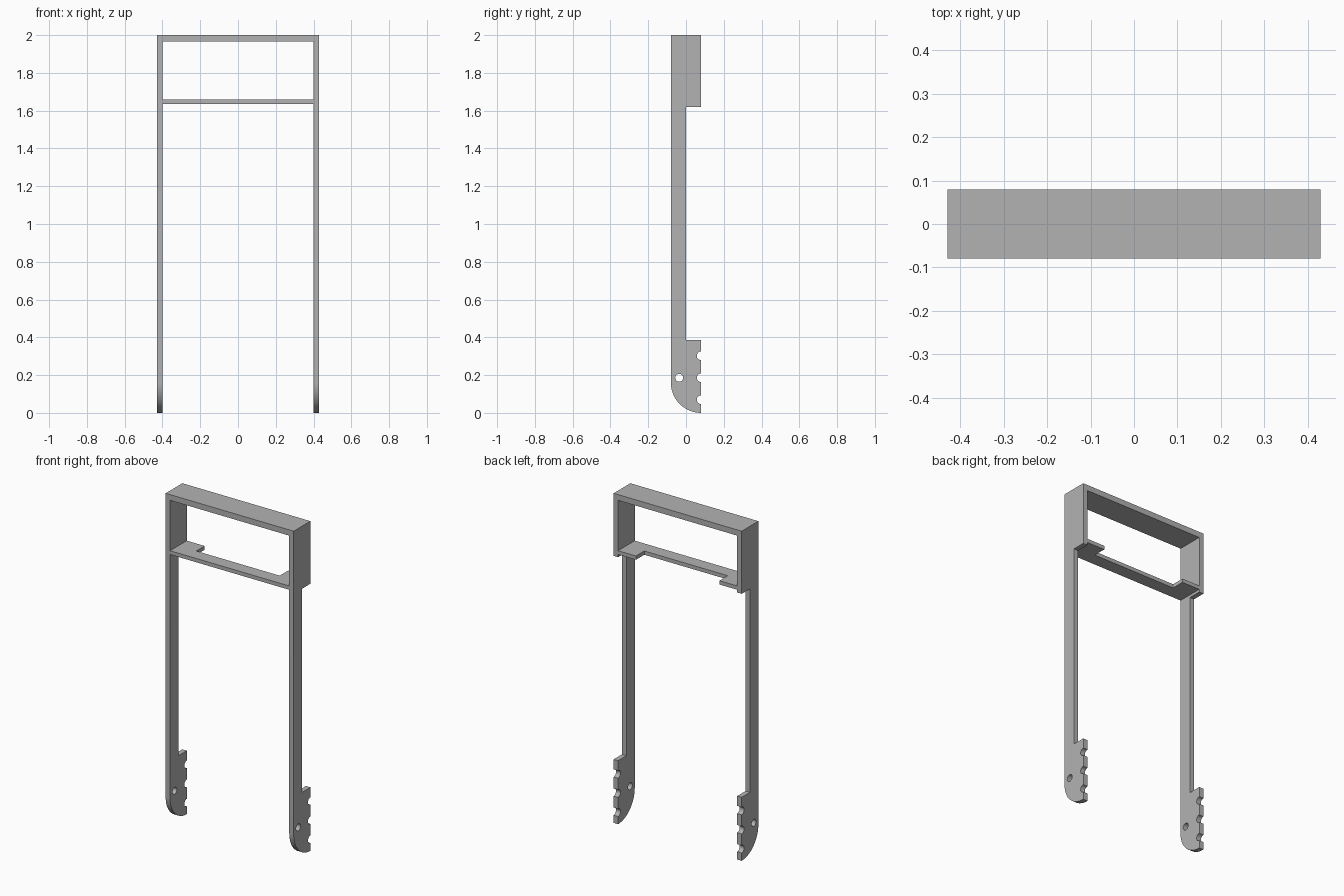
import bpy
import bmesh
from math import pi, sin, cos, radians

cube = bpy.data.objects.get("Cube")
if cube:
    bpy.data.objects.remove(cube, do_unlink=True)

HALF_W, INNER, HALF_D, TOP = 0.43, 0.40, 0.08, 2.0

grey = bpy.data.materials.new("plain_grey")
grey.use_nodes = True
GREY = (0.448, 0.448, 0.448, 1)
grey.diffuse_color = GREY
grey.node_tree.nodes["Principled BSDF"].inputs["Base Color"].default_value = GREY


def arc(cx, cy, r, start, end, steps):
    """Points along an arc, angles in degrees."""
    angles = [radians(start + (end - start) * i / steps) for i in range(steps + 1)]
    return [(cx + r * cos(a), cy + r * sin(a)) for a in angles]


def plate(name, outlines, thickness, location, rotation=(0, 0, 0)):
    """Flat plate extruded from outlines; inner outlines become holes."""
    curve = bpy.data.curves.new(name, "CURVE")
    curve.dimensions = "2D"
    curve.fill_mode = "BOTH"
    curve.extrude = thickness / 2
    for points in outlines:
        spline = curve.splines.new("POLY")
        spline.points.add(len(points) - 1)
        for p, (x, y) in zip(spline.points, points):
            p.co = (x, y, 0, 1)
        spline.use_cyclic_u = True
    obj = bpy.data.objects.new(name, curve)
    bpy.context.collection.objects.link(obj)
    obj.location, obj.rotation_euler = location, rotation
    bpy.ops.object.select_all(action="DESELECT")
    obj.select_set(True)
    bpy.context.view_layer.objects.active = obj
    bpy.ops.object.convert(target="MESH")
    obj = bpy.context.view_layer.objects.active
    # weld caps to walls
    bm = bmesh.new()
    bm.from_mesh(obj.data)
    bmesh.ops.remove_doubles(bm, verts=bm.verts, dist=0.0001)
    bmesh.ops.recalc_face_normals(bm, faces=bm.faces)
    bm.to_mesh(obj.data)
    bm.free()
    obj.data.materials.clear()
    obj.data.materials.append(grey)
    bpy.ops.object.shade_smooth_by_angle(angle=radians(30))
    return obj


# Side rail outline in (y, z): rounded foot, notched back edge, slim leg, deep head
outline = arc(HALF_D, 0.16, 0.16, 180, 270, 20)
for z in (0.07, 0.186, 0.302):
    outline += arc(HALF_D, z, 0.023, 270, 90, 12)
outline += [(HALF_D, 0.385), (0, 0.385), (0, 1.62), (HALF_D, 1.62),
            (HALF_D, TOP), (-HALF_D, TOP)]
pivot_hole = arc(-0.036, 0.186, 0.021, 0, 345, 23)

for side, sign in (("left", 1), ("right", -1)):
    plate(side + "_rail", [outline, pivot_hole], HALF_W - INNER,
          (sign * (HALF_W + INNER) / 2, 0, 0), (pi / 2, 0, pi / 2))

# Top bar
bar = [(-INNER, -HALF_D), (INNER, -HALF_D), (INNER, HALF_D), (-INNER, HALF_D)]
plate("top_bar", [bar], 0.035, (0, 0, TOP - 0.0175))

# Crossbar with a rear tab at each end
TAB = 0.28
cross = [(-INNER, -HALF_D), (INNER, -HALF_D), (INNER, HALF_D), (TAB, HALF_D),
         (TAB, 0), (-TAB, 0), (-TAB, HALF_D), (-INNER, HALF_D)]
plate("crossbar", [cross], 0.023, (0, 0, 1.648))
